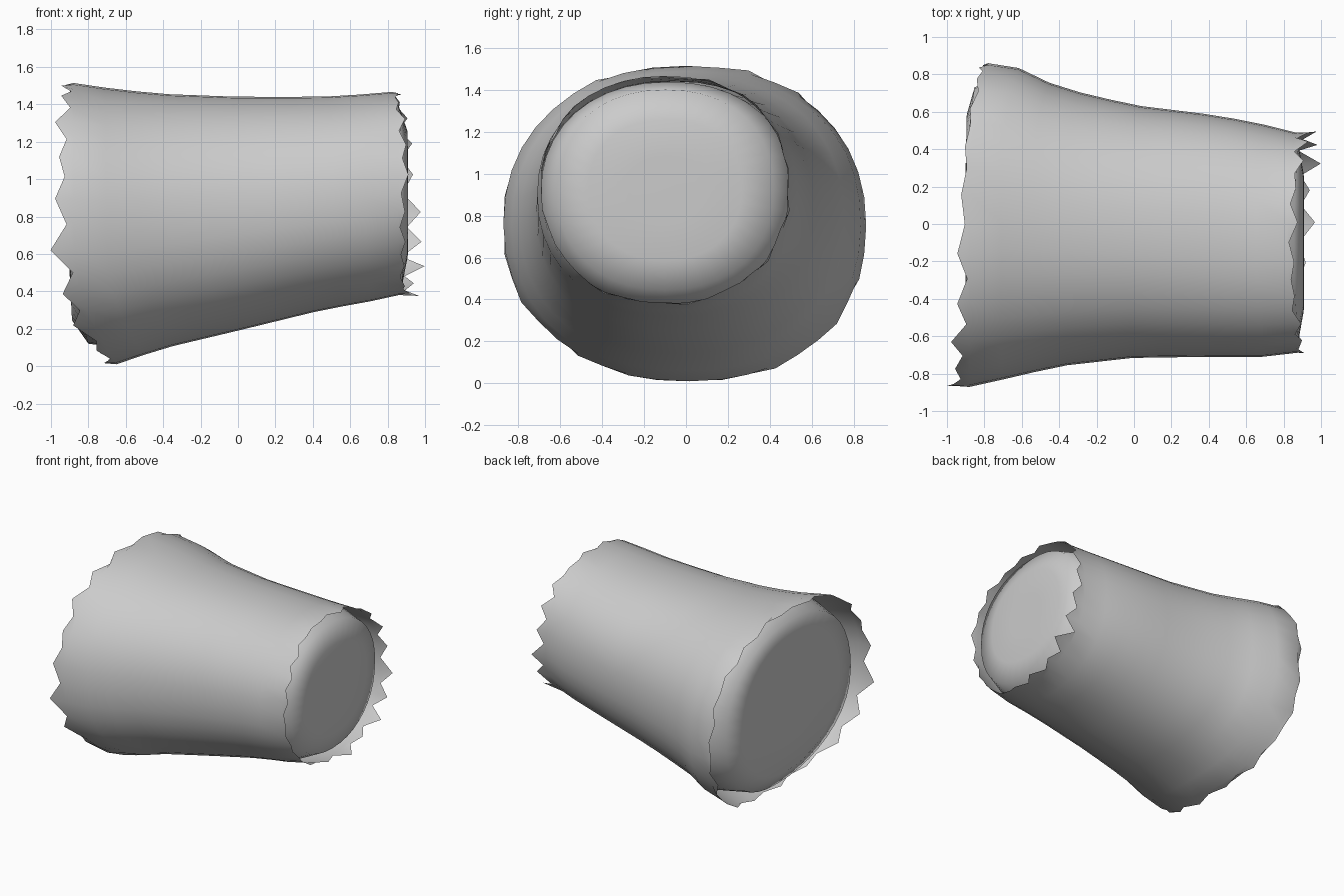
import bpy, bmesh, math, random

if "Cube" in bpy.data.objects:
    bpy.data.objects.remove(bpy.data.objects["Cube"])
random.seed(7)
N = 40

# outer stations: x, y min, y max, z min, z max
ST = [(-0.92, -0.88, 0.87, 0.00, 1.52), (-0.65, -0.82, 0.85, 0.01, 1.48),
      (-0.40, -0.76, 0.73, 0.095, 1.455), (0.00, -0.715, 0.635, 0.19, 1.44),
      (0.45, -0.71, 0.58, 0.30, 1.44), (0.70, -0.71, 0.53, 0.345, 1.455),
      (0.86, -0.69, 0.49, 0.38, 1.47)]
angles = [2 * math.pi * i / N for i in range(N)]


def dims(x):
    x = max(ST[0][0], min(ST[-1][0], x))
    for a, b in zip(ST, ST[1:]):
        if x <= b[0]:
            t = (x - a[0]) / (b[0] - a[0])
            return [p + (q - p) * t for p, q in zip(a[1:], b[1:])]


def point(x, ang, scale=1.0):
    y0, y1, z0, z1 = dims(x)
    c, s = math.cos(ang), math.sin(ang)
    yy = math.copysign(abs(c) ** 0.92, c) * (y1 - y0) / 2
    zz = math.copysign(abs(s) ** 0.92, s) * (z1 - z0) / 2
    return (x, (y0 + y1) / 2 + yy * scale, (z0 + z1) / 2 + zz * scale)


# slanted outlines of the two end rims
def left_x(a):
    return -0.88 + 0.23 * max(0, -math.sin(a)) ** 2 + 0.10 * max(0, math.cos(a)) ** 3


def right_x(a):
    return 0.86 - 0.04 * max(0, math.sin(a)) ** 2


def skin(name, rings, closed, inward=False):
    bm = bmesh.new()
    rows = [[bm.verts.new(p) for p in r] for r in rings]
    for r0, r1 in zip(rows, rows[1:]):
        for i in range(N):
            j = (i + 1) % N
            bm.faces.new((r0[i], r0[j], r1[j], r1[i]))
    if closed:
        bm.faces.new(rows[0][::-1])
        bm.faces.new(rows[-1])
    bmesh.ops.recalc_face_normals(bm, faces=bm.faces)
    if inward:
        bmesh.ops.reverse_faces(bm, faces=bm.faces)
    me = bpy.data.meshes.new(name)
    bm.to_mesh(me)
    bm.free()
    for p in me.polygons:
        p.use_smooth = True
    bpy.context.collection.objects.link(bpy.data.objects.new(name, me))


def cap_ring(xf, scale, flat_x, blend):
    out = []
    for a in angles:
        x = xf(a)
        p = point(x, a, scale)
        out.append((x + (flat_x - x) * blend, p[1], p[2]))
    return out


def between(t, a):
    return left_x(a) * (1 - t) + right_x(a) * t


# inner filling: closed, with rounded ends
rings = [cap_ring(left_x, s, -0.90, b) for s, b in ((0.35, 1), (0.68, 0.95), (0.85, 0.6))]
rings += [[point(between(k / 10, a), a, 0.975) for a in angles] for k in range(1, 10)]
rings += [cap_ring(right_x, s, 0.91, b) for s, b in ((0.88, 0.4), (0.62, 0.95), (0.3, 1))]
skin("inner_filling", rings, True)


# outer wrapping: open tube with ragged rims, faces turned inward
def rim(xf, side, reach):
    out = []
    for i, a in enumerate(angles):
        d = reach(a) * (random.uniform(0.6, 1.1) if i % 2 else random.uniform(0.1, 0.5))
        x, y, z = point(xf(a), a, 1 + random.uniform(-0.02, 0.02))
        out.append((x + side * d, y, max(0, z)))
    return out


rings = [rim(left_x, -1, lambda a: 0.05 + 0.08 * max(0, -math.cos(a)))]
rings += [[point(between(k / 10, a), a) for a in angles] for k in range(11)]
rings += [rim(right_x, 1, lambda a: 0.05 + 0.09 * max(0, math.cos(a + 0.5)))]
skin("outer_wrapping", rings, False, True)
